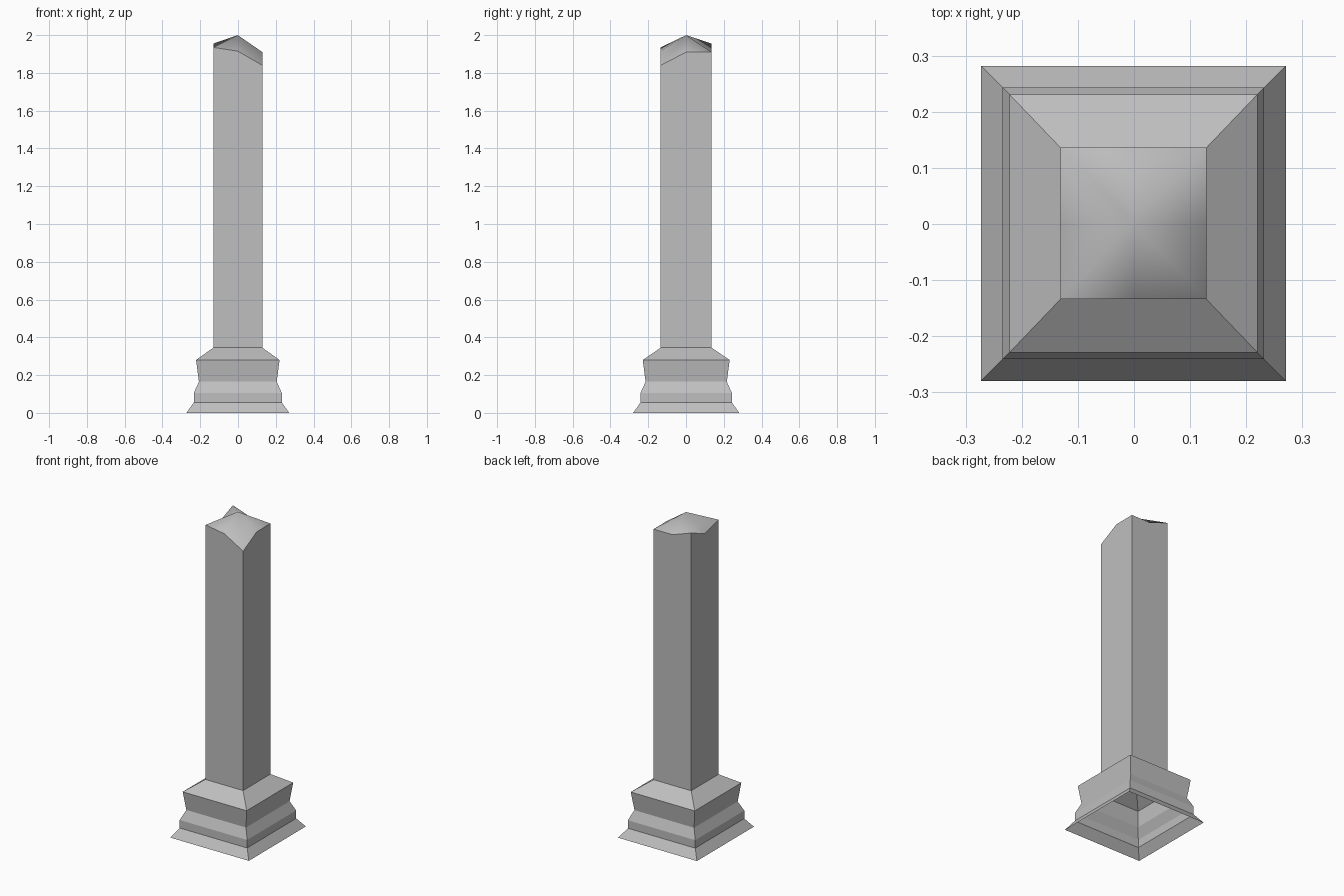
import bpy
import bmesh

# Remove the default cube
cube = bpy.data.objects.get("Cube")
if cube:
    bpy.data.objects.remove(cube, do_unlink=True)

# Stone material
GREY = (0.52, 0.52, 0.52, 1.0)
stone = bpy.data.materials.new("grey_stone")
stone.use_nodes = True
stone.diffuse_color = GREY
shader = next(n for n in stone.node_tree.nodes if n.type == "BSDF_PRINCIPLED")
shader.inputs["Base Color"].default_value = GREY
shader.inputs["Roughness"].default_value = 0.9

CX, CY = -0.001, 0.001
SIGNS = [(-1, -1), (0, -1), (1, -1), (1, 0), (1, 1), (0, 1), (-1, 1), (-1, 0)]
SHAFT = (0.13, 0.135)


def make_object(name, bm):
    mesh = bpy.data.meshes.new(name)
    bm.to_mesh(mesh)
    bm.free()
    mesh.materials.append(stone)
    obj = bpy.data.objects.new(name, mesh)
    bpy.context.collection.objects.link(obj)
    return obj


def ring(bm, half, heights, signs):
    return [bm.verts.new((CX + sx * half[0], CY + sy * half[1], z))
            for (sx, sy), z in zip(signs, heights)]


# Moulded pedestal: open square shell following a stepped profile
bm = bmesh.new()
profile = [(0.272, 0.281, 0.0), (0.233, 0.242, 0.055), (0.233, 0.242, 0.105),
           (0.206, 0.215, 0.165), (0.221, 0.23, 0.28), (*SHAFT, 0.345)]
rings = [ring(bm, (hx, hy), [z] * 4, SIGNS[::2]) for hx, hy, z in profile]
for low, high in zip(rings, rings[1:]):
    for i in range(4):
        j = (i + 1) % 4
        bm.faces.new((low[i], low[j], high[j], high[i]))
make_object("pedestal", bm)

# Shaft with an uneven broken rim, closed by a peaked top
bm = bmesh.new()
rim = [1.935, 1.915, 1.84, 1.91, 1.91, 1.91, 1.955, 1.9]
foot = ring(bm, SHAFT, [0.345] * 4, SIGNS[::2])
top = ring(bm, SHAFT, rim, SIGNS)
peak = bm.verts.new((CX, CY, 2.0))
for i in range(4):
    a, b, c = top[2 * i], top[2 * i + 1], top[(2 * i + 2) % 8]
    bm.faces.new((foot[i], foot[(i + 1) % 4], c, b, a))
for i in range(8):
    face = bm.faces.new((top[i], top[(i + 1) % 8], peak))
    face.smooth = True
# Keep the rim crisp while the broken top shades softly
for edge in bm.edges:
    edge.smooth = len({f.smooth for f in edge.link_faces}) == 1
make_object("shaft", bm)
